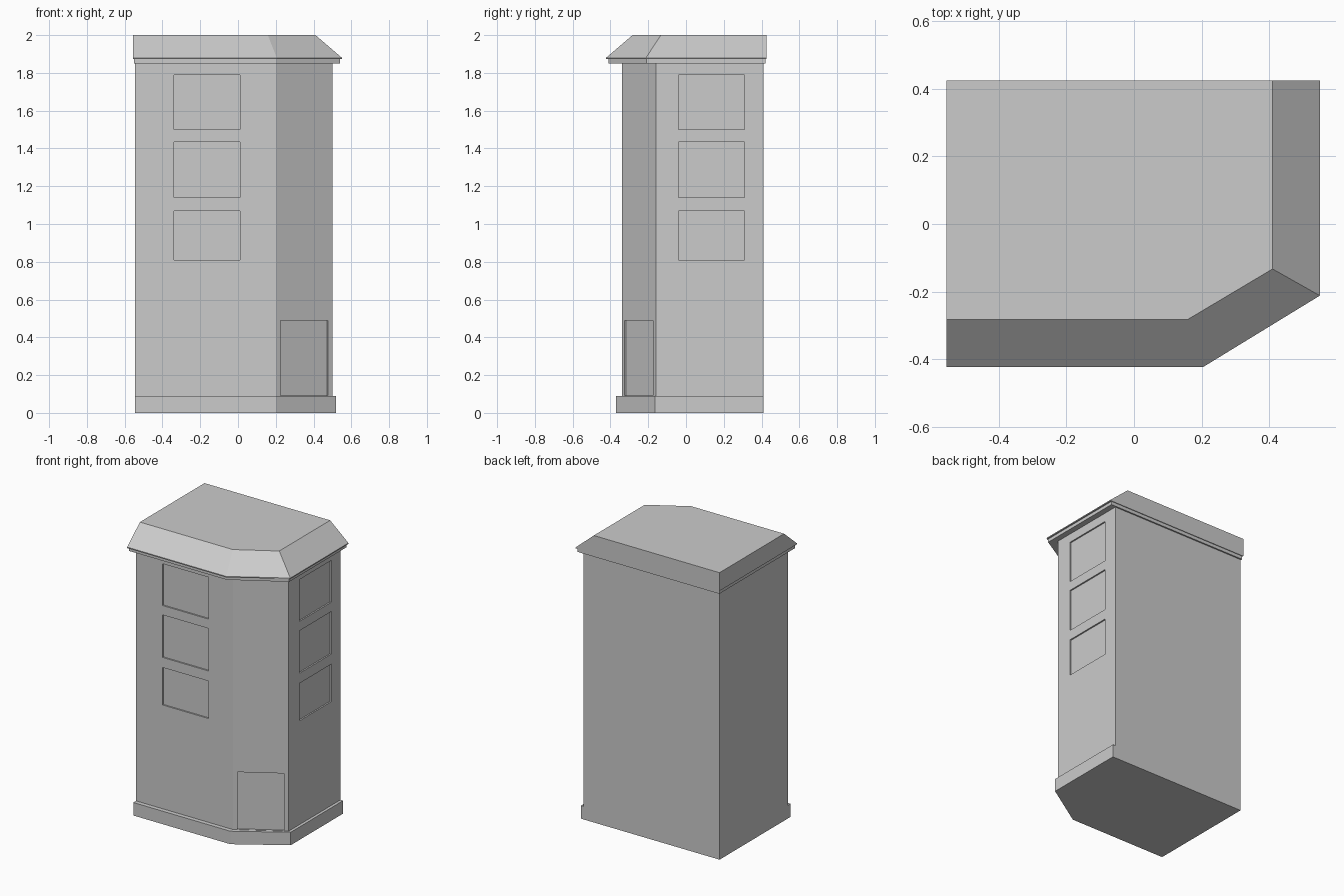
import bpy, bmesh, math
from mathutils import Matrix, Vector

if "Cube" in bpy.data.objects:
    bpy.data.objects.remove(bpy.data.objects["Cube"])


def footprint(left, right, front, back, cut_x, cut_y):
    """Rectangle with the front right corner cut off."""
    return [(left, back), (left, front), (cut_x, front), (right, cut_y), (right, back)]


def loft(name, sections):
    """Closed solid through stacked (outline, z) sections."""
    bm = bmesh.new()
    rings = [[bm.verts.new((x, y, z)) for x, y in pts] for pts, z in sections]
    bm.faces.new(rings[0][::-1])
    bm.faces.new(rings[-1])
    for a, b in zip(rings, rings[1:]):
        for i in range(len(a)):
            j = (i + 1) % len(a)
            bm.faces.new((a[i], a[j], b[j], b[i]))
    bmesh.ops.recalc_face_normals(bm, faces=bm.faces)
    mesh = bpy.data.meshes.new(name)
    bm.to_mesh(mesh)
    bm.free()
    obj = bpy.data.objects.new(name, mesh)
    bpy.context.collection.objects.link(obj)
    return obj


# Plinth
loft("plinth", [(footprint(-0.545, 0.52, -0.37, 0.41, 0.20, -0.165), z) for z in (0, 0.09)])

# Cabinet body
body_plan = footprint(-0.545, 0.50, -0.34, 0.41, 0.20, -0.16)
body = loft("cabinet_body", [(body_plan, z) for z in (0.09, 1.85)])

# Cornice under the roof
loft("cornice", [(footprint(-0.55, 0.54, -0.41, 0.42, 0.20, -0.21), z) for z in (1.85, 1.873)])

# Roof with sloped front, corner and right side
eave = footprint(-0.555, 0.55, -0.423, 0.425, 0.205, -0.212)
top = footprint(-0.555, 0.41, -0.283, 0.425, 0.158, -0.133)
loft("roof", [(eave, 1.873), (eave, 1.88), (top, 2.0)])

# Shallow recesses: three panels on front and right, one on the corner face
DEPTH = 0.01
ROWS = [(0.81, 1.07), (1.14, 1.435), (1.50, 1.79)]
corner_angle = math.atan2(0.18, 0.30)
recesses = []   # centre x, centre y, width, wall angle, z range
for rows in ROWS:
    recesses.append((-0.165, -0.34, 0.35, 0, rows))
    recesses.append((0.50, 0.135, 0.35, math.pi / 2, rows))
recesses.append((0.35, -0.25, 0.292, corner_angle, (0.092, 0.49)))

bm = bmesh.new()
for x, y, width, angle, (z0, z1) in recesses:
    place = (Matrix.Translation((x, y, (z0 + z1) / 2)) @ Matrix.Rotation(angle, 4, 'Z')
             @ Matrix.Diagonal((width, DEPTH * 2, z1 - z0, 1)))
    bmesh.ops.create_cube(bm, size=1, matrix=place)
mesh = bpy.data.meshes.new("recess_cutter")
bm.to_mesh(mesh)
bm.free()
cutter = bpy.data.objects.new("recess_cutter", mesh)
cutter.hide_render = True
bpy.context.collection.objects.link(cutter)

# Cut the recesses, then discard the cutter
mod = body.modifiers.new("recesses", 'BOOLEAN')
mod.operation = 'DIFFERENCE'
mod.solver = 'EXACT'
mod.object = cutter
bpy.context.view_layer.objects.active = body
bpy.ops.object.modifier_apply(modifier=mod.name)
bpy.data.objects.remove(cutter)
